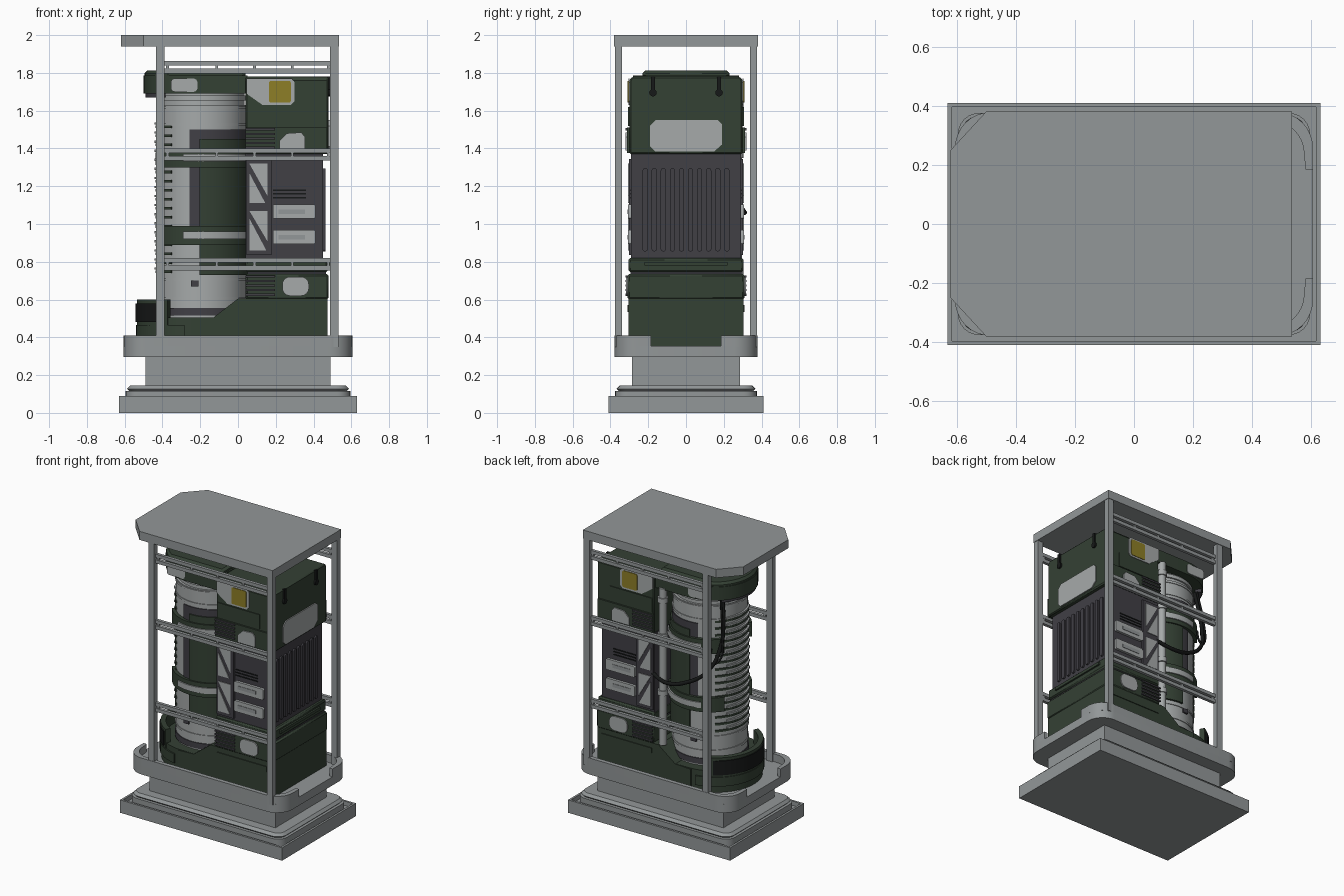
import bpy, bmesh, math
from math import radians, cos, sin


def material(name, rgb):
    m = bpy.data.materials.new(name)
    m.diffuse_color = (*rgb, 1)
    return m


FRAME = material("frame grey", (0.29, 0.31, 0.315))
LIGHT = material("light grey", (0.38, 0.40, 0.40))
GREEN = material("dark green", (0.034, 0.052, 0.034))
DARK = material("charcoal", (0.052, 0.050, 0.060))
BLACK = material("black", (0.008, 0.009, 0.009))
YELLOW = material("yellow", (0.27, 0.21, 0.02))


def prism(name, pts, lo, hi, mat, axis='z', bevel=0):
    """Extrude a 2D outline along an axis; outline is xy, xz or yz."""
    place = {'z': lambda u, v, w: (u, v, w),
             'y': lambda u, v, w: (u, w, v),
             'x': lambda u, v, w: (w, u, v)}[axis]
    bm = bmesh.new()
    a = [bm.verts.new(place(u, v, lo)) for u, v in pts]
    b = [bm.verts.new(place(u, v, hi)) for u, v in pts]
    bm.faces.new(a)
    bm.faces.new(b)
    for i in range(len(pts)):
        j = (i + 1) % len(pts)
        bm.faces.new((a[i], a[j], b[j], b[i]))
    bmesh.ops.recalc_face_normals(bm, faces=bm.faces)
    me = bpy.data.meshes.new(name)
    bm.to_mesh(me)
    bm.free()
    me.materials.append(mat)
    ob = bpy.data.objects.new(name, me)
    bpy.context.collection.objects.link(ob)
    if bevel:
        mod = ob.modifiers.new("bevel", 'BEVEL')
        mod.width = bevel
        mod.limit_method = 'ANGLE'
        mod.angle_limit = radians(50)
    return ob


def box(name, x0, x1, y0, y1, z0, z1, mat, bevel=0):
    return prism(name, [(x0, y0), (x1, y0), (x1, y1), (x0, y1)], z0, z1, mat, 'z', bevel)


def arc(cx, cy, r, a0, a1, n=24):
    return [(cx + r * cos(radians(a0 + (a1 - a0) * i / n)),
             cy + r * sin(radians(a0 + (a1 - a0) * i / n))) for i in range(n + 1)]


def rounded(hx, hy, r, cx=0, cz=0, n=6):
    out = []
    for sx, sy, a in ((1, 1, 0), (-1, 1, 90), (-1, -1, 180), (1, -1, 270)):
        out += arc(cx + sx * (hx - r), cz + sy * (hy - r), r, a, a + 90, n)
    return out


CX = -0.19  # axis of the tank


def band(name, r0, r1, a0, a1, z0, z1, mat, cx=CX, n=24):
    pts = arc(cx, 0, r1, a0, a1, n) + arc(cx, 0, r0, a1, a0, n)
    return prism(name, pts, z0, z1, mat)


def disc(name, r, z0, z1, mat, bevel=0):
    return prism(name, arc(CX, 0, r, 0, 352.5, 47), z0, z1, mat, 'z', bevel)


def plate(name, pts, s, y, mat, t=0.008):
    """Thin plate on the front (s=-1) or back (s=1) side."""
    return prism(name, pts, s * (y - 0.002), s * (y + t), mat, 'y')


def rect(x0, x1, z0, z1):
    return [(x0, z0), (x1, z0), (x1, z1), (x0, z1)]


# Stand: rimmed base plate, stepped plinth, neck
box("base_plate", -0.63, 0.63, -0.41, 0.41, 0, 0.06, FRAME)
for s in (-1, 1):
    box("base_rim_long", -0.63, 0.63, s * 0.395, s * 0.41, 0.05, 0.09, FRAME)
    box("base_rim_short", s * 0.615, s * 0.63, -0.396, 0.396, 0.05, 0.09, FRAME)
prism("plinth_lower", rounded(0.595, 0.375, 0.07), 0.05, 0.115, FRAME)
prism("plinth_upper", rounded(0.588, 0.367, 0.07), 0.11, 0.145, FRAME, 'z', 0.018)
box("neck", -0.49, 0.49, -0.285, 0.285, 0.14, 0.30, FRAME)

# Tray with a rim that is open at both ends
prism("tray_floor", rounded(0.605, 0.378, 0.12), 0.295, 0.355, FRAME)
for s in (-1, 1):
    outer = [(0.605, 0.185)] + arc(0.485, 0.258, 0.12, 0, 90, 8) \
        + arc(-0.485, 0.258, 0.12, 90, 180, 8) + [(-0.605, 0.185)]
    inner = [(-0.58, 0.185)] + arc(-0.465, 0.238, 0.11, 180, 90, 8) \
        + arc(0.465, 0.238, 0.11, 90, 0, 8) + [(0.58, 0.185)]
    prism("tray_rim", [(x, s * y) for x, y in outer + inner], 0.35, 0.41, FRAME)

# Cage: roof, posts and paired rails
prism("roof", [(-0.5, -0.38), (0.535, -0.38), (0.535, 0.38), (-0.5, 0.38),
               (-0.62, 0.25), (-0.62, -0.25)], 1.94, 2.0, FRAME)
for s in (-1, 1):
    for x in (-0.412, 0.51):
        box("post", x - 0.022, x + 0.022, s * 0.338, s * 0.376, 0.35, 1.95, FRAME)
    for z in (0.755, 1.335, 1.798):
        for dz in (0, 0.04):
            box("rail", -0.41, 0.51, s * 0.338, s * 0.36, z + dz, z + dz + 0.024, FRAME)
        for x in (-0.38, -0.12, 0.08, 0.28, 0.47):
            box("rail_link", x, x + 0.015, s * 0.34, s * 0.355, z + 0.02, z + 0.045, FRAME)

# Lower housing with rounded end and raised bumper
prism("housing_foot", arc(-0.23, 0, 0.3, 90, 270) + [(0.47, -0.3), (0.47, 0.3)],
      0.355, 0.505, GREEN)
prism("housing_base", [(0.475, 0.35), (0.475, 0.605), (0.0, 0.605), (-0.13, 0.505),
                       (-0.25, 0.5), (-0.25, 0.35)], -0.305, 0.305, GREEN, 'y')
band("bumper_skirt", 0.25, 0.31, 100, 260, 0.40, 0.465, GREEN, -0.23)
band("bumper", 0.27, 0.305, 118, 242, 0.46, 0.60, GREEN, -0.23)
band("bumper_pad", 0.30, 0.312, 122, 238, 0.48, 0.58, BLACK, -0.23)

# Cabinet stack
box("cabinet_lower", 0.04, 0.48, -0.31, 0.31, 0.60, 0.735, GREEN, 0.01)
box("cabinet_belt", 0.04, 0.475, -0.305, 0.305, 0.745, 0.82, GREEN, 0.01)
box("belt_groove", 0.05, 0.465, -0.295, 0.295, 0.73, 0.75, DARK)
box("radiator_core", 0.04, 0.45, -0.29, 0.29, 0.815, 1.375, DARK)
prism("cabinet_upper", [(-0.30, 1.37), (0.30, 1.37), (0.30, 1.76), (0.285, 1.78),
                        (-0.285, 1.78), (-0.30, 1.76)], 0.04, 0.48, GREEN, 'x', 0.008)
for i in range(10):
    prism("radiator_rib", rounded(0.014, 0.22, 0.013, -0.216 + 0.048 * i, 1.075),
          0.445, 0.462, DARK, 'x')
prism("end_panel", [(-0.19, 1.41), (-0.165, 1.385), (0.15, 1.385), (0.19, 1.42), (0.19, 1.53),
                    (0.17, 1.55), (-0.16, 1.55), (-0.19, 1.52)], 0.475, 0.487, LIGHT, 'x')
box("end_ridge", 0.47, 0.487, -0.22, 0.22, 0.78, 0.80, GREEN)
for s in (-1, 1):
    box("end_hook", 0.47, 0.492, s * 0.165, s * 0.185, 1.70, 1.78, BLACK)
    prism("hook_eye", arc(s * 0.175, 1.695, 0.02, 0, 330, 11), 0.47, 0.492, BLACK, 'x')

# Cabinet side details, same on both sides
for s in (-1, 1):
    plate("label_panel", [(0.045, 1.77), (0.045, 1.69), (0.13, 1.63), (0.28, 1.63),
                          (0.30, 1.65), (0.30, 1.75), (0.285, 1.77)], s, 0.30, LIGHT, 0.005)
    plate("label_square", rounded(0.058, 0.058, 0.012, 0.222, 1.70), s, 0.304, YELLOW, 0.005)
    plate("hatch_upper", rect(0.05, 0.38, 1.52, 1.62), s, 0.30, GREEN, 0.006)
    plate("hatch_tab", rect(0.04, 0.47, 1.375, 1.51), s, 0.30, GREEN, 0.012)
    plate("access_upper", [(0.22, 1.39), (0.355, 1.39), (0.355, 1.46), (0.335, 1.485),
                           (0.26, 1.48), (0.22, 1.44)], s, 0.312, LIGHT)
    plate("access_lower", rounded(0.07, 0.05, 0.04, 0.305, 0.67), s, 0.31, LIGHT)
    for k in range(5):
        for z in (1.40, 0.62):
            plate("louvre", rect(0.04, 0.195, z + k * 0.024, z + k * 0.024 + 0.011),
                  s, 0.312, DARK)
    # Braced panel, grille slots and handles on the radiator core
    plate("brace_frame", rect(0.045, 0.178, 0.835, 1.345), s, 0.29, DARK, 0.012)
    for tri in ([(0.06, 1.32), (0.155, 1.32), (0.155, 1.15)],
                [(0.06, 1.27), (0.06, 1.11), (0.145, 1.11)],
                [(0.06, 1.07), (0.155, 1.07), (0.155, 0.91)],
                [(0.06, 1.03), (0.06, 0.86), (0.15, 0.86)]):
        plate("brace_window", tri, s, 0.302, LIGHT, 0.005)
    for z in (0.895, 1.03):
        plate("drawer", rounded(0.113, 0.038, 0.01, 0.297, z + 0.036), s, 0.29, LIGHT, 0.018)
        plate("drawer_slot", rect(0.215, 0.355, z + 0.024, z + 0.048), s, 0.307, FRAME, 0.004)
    for z in (1.135, 1.155, 1.175):
        plate("grille_slot", rect(0.185, 0.36, z, z + 0.008), s, 0.29, BLACK, 0.004)
    plate("base_trim", rect(0.05, 0.44, 0.535, 0.57), s, 0.305, GREEN, 0.006)

# Tank
disc("tank", 0.24, 0.505, 1.63, LIGHT)
disc("tank_neck", 0.225, 1.62, 1.70, LIGHT)
disc("tank_foot", 0.246, 0.515, 0.555, DARK)
for z in (0.60, 0.70, 1.52, 1.61):
    disc("tank_seam", 0.245, z, z + 0.014, LIGHT)
disc("tank_collar", 0.235, 1.655, 1.68, LIGHT)
for s in (-1, 1):
    band("tank_sleeve", 0.23, 0.246, s * 106, s * 15, 0.96, 1.50, DARK)
    band("tank_cover", 0.23, 0.254, s * 93, s * 12, 0.73, 1.45, GREEN)
    for z in (0.89, 1.30):
        band("clamp", 0.23, 0.264, s * 145, s * 10, z, z + 0.10, GREEN)
        band("clamp_strap", 0.25, 0.272, s * 112, s * 10, z + 0.03, z + 0.07, LIGHT)
    box("tank_port", -0.25, -0.21, s * 0.23, s * 0.248, 0.67, 0.70, DARK)
for k in range(17):
    z = 0.74 + 0.048 * k
    band("tank_rung", 0.235, 0.247, 132, 228, z, z + 0.014, GREEN)
    band("rung_step", 0.235, 0.252, 150, 210, z + 0.018, z + 0.03, LIGHT)

# Tank cap
D = arc(-0.22, 0, 0.28, 90, 270)
prism("cap", D + [(0.05, -0.28), (0.05, 0.28)], 1.69, 1.785, GREEN)
prism("cap_crown", arc(-0.22, 0, 0.275, 123, 237) + [(0.04, -0.23), (0.04, 0.23)],
      1.77, 1.812, GREEN, 'z', 0.015)
band("cap_lip", 0.23, 0.27, 135, 225, 1.67, 1.70, DARK, -0.22)
for s in (-1, 1):
    plate("cap_panel", rounded(0.07, 0.035, 0.02, -0.285, 1.735), s, 0.275, LIGHT)

# Rear pipe
prism("rear_pipe", arc(-0.01, 0.27, 0.026, 0, 337.5, 15), 0.60, 1.70, LIGHT)
for z in (0.72, 0.95, 1.35, 1.6):
    prism("pipe_joint", arc(-0.01, 0.27, 0.034, 0, 337.5, 15), z, z + 0.035, LIGHT)


def cable(name, pts, r):
    cu = bpy.data.curves.new(name, 'CURVE')
    cu.dimensions = '3D'
    cu.bevel_depth = r
    cu.bevel_resolution = 2
    cu.resolution_u = 8
    sp = cu.splines.new('BEZIER')
    sp.bezier_points.add(len(pts) - 1)
    for p, co in zip(sp.bezier_points, pts):
        p.co = co
        p.handle_left_type = p.handle_right_type = 'AUTO'
    cu.materials.append(BLACK)
    ob = bpy.data.objects.new(name, cu)
    bpy.context.collection.objects.link(ob)


# Hanging cables
cable("main_cable", [(-0.39, 0.15, 1.67), (-0.41, 0.17, 1.52), (-0.41, 0.20, 1.36),
                     (-0.35, 0.25, 1.20), (-0.20, 0.29, 1.09), (-0.06, 0.31, 1.06),
                     (0.06, 0.29, 1.09)], 0.013)
cable("thin_cable", [(-0.39, 0.17, 1.67), (-0.42, 0.20, 1.45), (-0.41, 0.22, 1.27),
                     (-0.36, 0.24, 1.25), (-0.35, 0.22, 1.34)], 0.007)

# Smooth round parts, keep edges sharp
for ob in bpy.data.objects:
    ob.select_set(ob.type == 'MESH')
    if ob.type == 'MESH':
        bpy.context.view_layer.objects.active = ob
bpy.ops.object.shade_smooth_by_angle(angle=radians(30))
